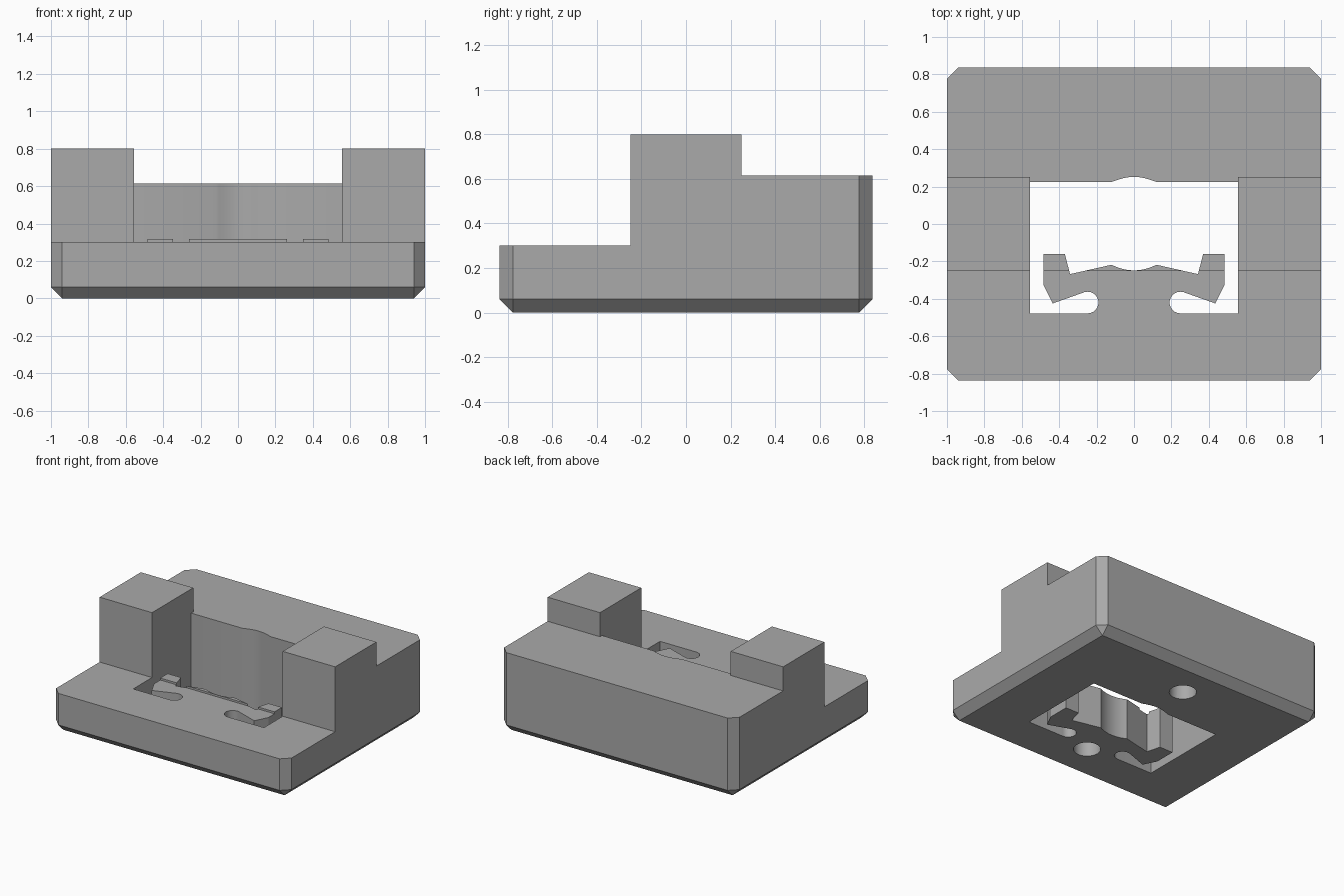
import bpy, bmesh, math

if "Cube" in bpy.data.objects:
    bpy.data.objects.remove(bpy.data.objects["Cube"])

grey = bpy.data.materials.new("plain grey")
grey.diffuse_color = (0.4, 0.4, 0.4, 1)
grey.use_nodes = True
grey.node_tree.nodes["Principled BSDF"].inputs["Base Color"].default_value = grey.diffuse_color


def make_object(name, bm):
    bmesh.ops.recalc_face_normals(bm, faces=bm.faces)
    mesh = bpy.data.meshes.new(name)
    bm.to_mesh(mesh)
    bm.free()
    mesh.materials.append(grey)
    obj = bpy.data.objects.new(name, mesh)
    bpy.context.collection.objects.link(obj)
    return obj


def box(name, x, y, z, bevel=0):
    bm = bmesh.new()
    bmesh.ops.create_cube(bm, size=1)
    for v in bm.verts:
        v.co = [r[0] if c < 0 else r[1] for c, r in zip(v.co, (x, y, z))]
    if bevel:  # vertical edges and bottom edges only
        edges = [e for e in bm.edges if min(v.co.z for v in e.verts) == z[0]]
        bmesh.ops.bevel(bm, geom=edges, offset=bevel, segments=1, affect='EDGES')
    return make_object(name, bm)


def prism(name, points, z0, z1):
    bm = bmesh.new()
    face = bm.faces.new([bm.verts.new((x, y, z0)) for x, y in points])
    top = bmesh.ops.extrude_face_region(bm, geom=[face])["geom"]
    bmesh.ops.translate(bm, vec=(0, 0, z1 - z0),
                        verts=[g for g in top if isinstance(g, bmesh.types.BMVert)])
    return make_object(name, bm)


def circle(cx, cy, r, a0, a1, n):
    return [(cx + r * math.cos(math.radians(a0 + (a1 - a0) * i / n)),
             cy + r * math.sin(math.radians(a0 + (a1 - a0) * i / n))) for i in range(n + 1)]


# Block with chamfered corners and underside
body = box("clip_block", (-1, 1), (-0.837, 0.837), (0, 0.8), 0.06)

# Right half of the opening: rear notch, wall, rounded slot, hook, tongue saddle
half = [(0.12 * i / 6, 0.225 + 0.027 * math.cos(math.pi / 2 * i / 6)) for i in range(7)]
half += [(0.555, 0.225), (0.555, -0.478)]
half += circle(0.248, -0.42, 0.058, 270, 72, 12)
half += [(0.435, -0.425), (0.485, -0.325), (0.485, -0.16), (0.37, -0.16), (0.342, -0.268)]
half += [(0.12 * i / 6, -0.248 + 0.03 * (i / 6) ** 2) for i in range(6, -1, -1)]
opening = half + [(-x, y) for x, y in reversed(half[1:-1])]

# Steps, clearance over the tongue, through opening and magnet holes
cutters = [
    box("front_step", (-2, 2), (-2, -0.25), (0.302, 2)),
    box("back_step", (-2, 2), (0.25, 2), (0.615, 2)),
    box("middle_step", (-0.555, 0.555), (0.1, 0.4), (0.615, 2)),
    box("tongue_clearance", (-0.52, 0.52), (-0.3, 0), (0.317, 2)),
    prism("spring_opening", opening, -1, 2),
] + [prism("magnet_hole", circle(0, y, 0.095, 0, 348.75, 31), -1, 0.14) for y in (-0.51, 0.53)]

bpy.context.view_layer.objects.active = body
body.select_set(True)
for cutter in cutters:
    mod = body.modifiers.new("cut", 'BOOLEAN')
    mod.operation = 'DIFFERENCE'
    mod.solver = 'EXACT'
    mod.object = cutter
    bpy.ops.object.modifier_apply(modifier=mod.name)
    bpy.data.objects.remove(cutter)

bpy.ops.object.select_all(action='DESELECT')
body.select_set(True)
bpy.ops.object.shade_smooth_by_angle(angle=math.radians(25))
